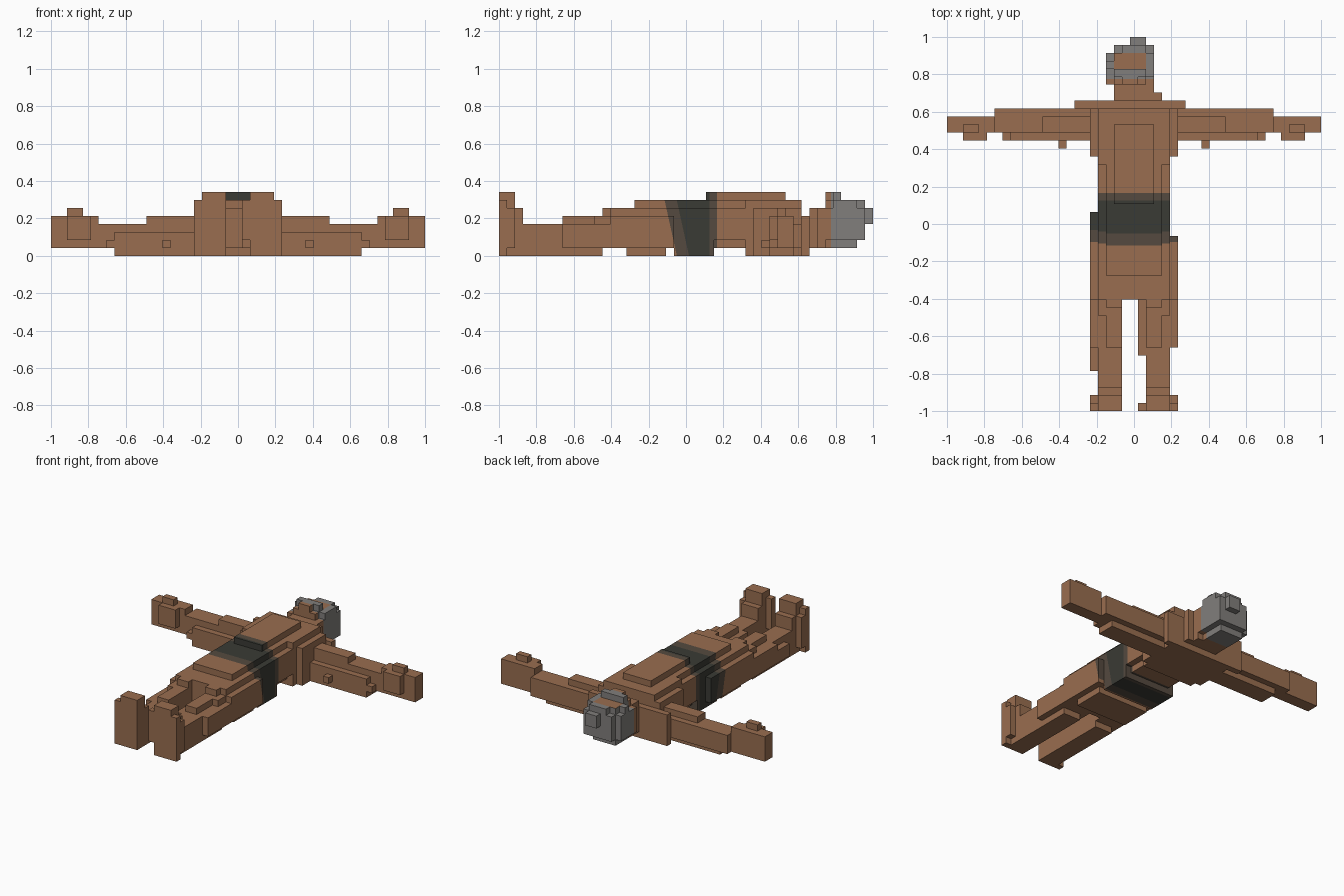
import bpy
import bmesh
from mathutils import Vector

CELLS = 47
SIZE = 2 / CELLS

default = bpy.data.objects.get("Cube")
if default:
    bpy.data.objects.remove(default, do_unlink=True)


def make_material(name, colour):
    mat = bpy.data.materials.new(name)
    mat.use_nodes = True
    mat.diffuse_color = (*colour, 1)
    bsdf = next(n for n in mat.node_tree.nodes if n.type == "BSDF_PRINCIPLED")
    bsdf.inputs["Base Color"].default_value = (*colour, 1)
    return mat


skin = make_material("brown skin", (0.32, 0.155, 0.08))
hair = make_material("grey hair", (0.22, 0.21, 0.2))
cloth = make_material("dark cloth", (0.042, 0.043, 0.035))
trim = make_material("cloth trim", (0.09, 0.068, 0.05))

parts = {}


def block(part, across, along, height):
    """Fill an inclusive range of grid cells of one part."""
    cells = parts.setdefault(part, set())
    for i in range(across[0], across[-1] + 1):
        for j in range(along[0], along[-1] + 1):
            for k in range(height[0], height[-1] + 1):
                cells.add((i, j, k))


def pair(part, across, along, height):
    """Fill a range on the right side and its mirror on the left side."""
    block("right_" + part, across, along, height)
    flipped = (CELLS - 1 - across[-1], CELLS - 1 - across[0])
    block("left_" + part, flipped, along, height)


# Arms, stretched out sideways
pair("arm", (0, 5), (35, 36), (1, 4))        # hand
pair("arm", (2, 4), (34,), (2, 4))           # thumb
pair("arm", (2, 3), (35,), (5,))             # raised finger
pair("arm", (6, 17), (35, 37), (1, 3))       # forearm
pair("arm", (8, 17), (34, 36), (0, 2))       # underside
pair("arm", (7,), (34,), (1,))
pair("arm", (12, 17), (35, 36), (4,))        # upper arm
pair("arm", (14,), (33,), (1,))              # elbow knob

# Legs with upright feet
pair("leg", (18, 21), (0,), (0, 6))
pair("leg", (19, 21), (0, 1), (0, 7))
pair("leg", (18,), (1,), (1, 5))
pair("leg", (19, 21), (2,), (0, 5))
pair("leg", (19, 21), (3, 12), (0, 3))       # shin
pair("leg", (18,), (8, 13), (1, 3))          # outer calf
pair("leg", (20, 21), (8, 13), (4,))
pair("leg", (19, 21), (12, 13), (1, 4))      # knee
pair("leg", (20, 21), (13,), (5,))
block("right_leg", (18,), (5, 7), (1, 2))
block("left_leg", (24,), (7, 13), (1, 3))    # inner thigh
block("left_leg", (24,), (0,), (2, 6))

# Hips
block("torso", (18, 28), (14, 21), (1, 4))
block("torso", (19, 27), (14, 21), (1, 5))
block("torso", (19, 27), (16, 20), (0,))
block("torso", (20, 26), (17, 21), (6,))

# Waist with the cloth
block("torso", (19, 27), (22, 26), (0, 5))
block("torso", (18,), (22, 24), (1, 4))
block("torso", (20, 26), (22, 30), (6,))

# Belly and chest
block("torso", (19, 27), (27, 30), (2, 5))
block("torso", (20, 26), (27, 30), (1,))
block("torso", (18, 28), (32, 37), (0, 5))
block("torso", (19, 27), (31, 37), (0, 6))
block("torso", (21, 25), (26, 35), (7,))
block("torso", (16, 29), (38,), (0, 4))

# Neck
block("neck", (21, 26), (39,), (1, 5))
block("neck", (21, 25), (40,), (1, 5))

# Head with hair around the face
block("head", (20, 25), (41, 44), (2, 5))
block("head", (21, 24), (41, 44), (1, 6))
block("head", (21, 25), (45,), (2, 5))
block("head", (22, 24), (45,), (6,))
block("head", (23, 24), (46,), (4, 5))
block("head", (20,), (43,), (6,))
block("head", (25,), (42, 44), (6,))
block("head", (21, 24), (42,), (7,))
block("head", (22, 23), (41,), (7,))

solid = set().union(*parts.values())


def torso_rule(point):
    lean = point.y + 0.22 * point.z
    if lean < -0.049 or point.y > 0.165:
        return 0
    if lean < 0.016 or point.y > 0.125:
        return 2
    return 1


def head_rule(point):
    face = 0.83 < point.y < 0.915 and -0.11 < point.x < 0.07 and point.z > 0.28
    return 0 if face or point.y < 0.775 else 1


# Colour rule and cut planes (position, normal) for parts with several colours
lean_normal = Vector((0, 1, 0.22))
straight = Vector((0, 1, 0))
painted = {
    "torso": ((skin, cloth, trim), torso_rule,
              ((-0.049, lean_normal), (0.016, lean_normal),
               (0.125, straight), (0.165, straight))),
    "head": ((skin, hair), head_rule, ((0.775, straight),)),
}


def corner(cell, axis, side, a, b):
    pos = [0, 0, 0]
    pos[axis] = cell[axis] + side
    pos[(axis + 1) % 3] = cell[(axis + 1) % 3] + a
    pos[(axis + 2) % 3] = cell[(axis + 2) % 3] + b
    return tuple(pos)


def build(part, cells):
    bm = bmesh.new()
    verts = {}

    def vert(pos):
        if pos not in verts:
            i, j, k = pos
            verts[pos] = bm.verts.new((i * SIZE - 1, j * SIZE - 1, k * SIZE))
        return verts[pos]

    # Only the faces that touch open space
    for cell in sorted(cells):
        for axis in range(3):
            for side in (0, 1):
                near = list(cell)
                near[axis] += 1 if side else -1
                if tuple(near) in solid:
                    continue
                loop = [(0, 0), (1, 0), (1, 1), (0, 1)]
                if not side:
                    loop.reverse()
                bm.faces.new([vert(corner(cell, axis, side, a, b)) for a, b in loop])

    mats, rule, cuts = painted.get(part, ((skin,), None, ()))
    for y, normal in cuts:
        bmesh.ops.bisect_plane(bm, geom=bm.verts[:] + bm.edges[:] + bm.faces[:],
                               plane_co=(0, y, 0), plane_no=normal)
    if rule:
        for face in bm.faces:
            face.material_index = rule(face.calc_center_median())
    bmesh.ops.dissolve_limit(bm, angle_limit=0.01, verts=bm.verts[:],
                             edges=bm.edges[:], delimit={"MATERIAL"})
    mesh = bpy.data.meshes.new(part)
    bm.to_mesh(mesh)
    bm.free()
    for mat in mats:
        mesh.materials.append(mat)
    bpy.context.collection.objects.link(bpy.data.objects.new(part, mesh))


for part, cells in parts.items():
    build(part, cells)
